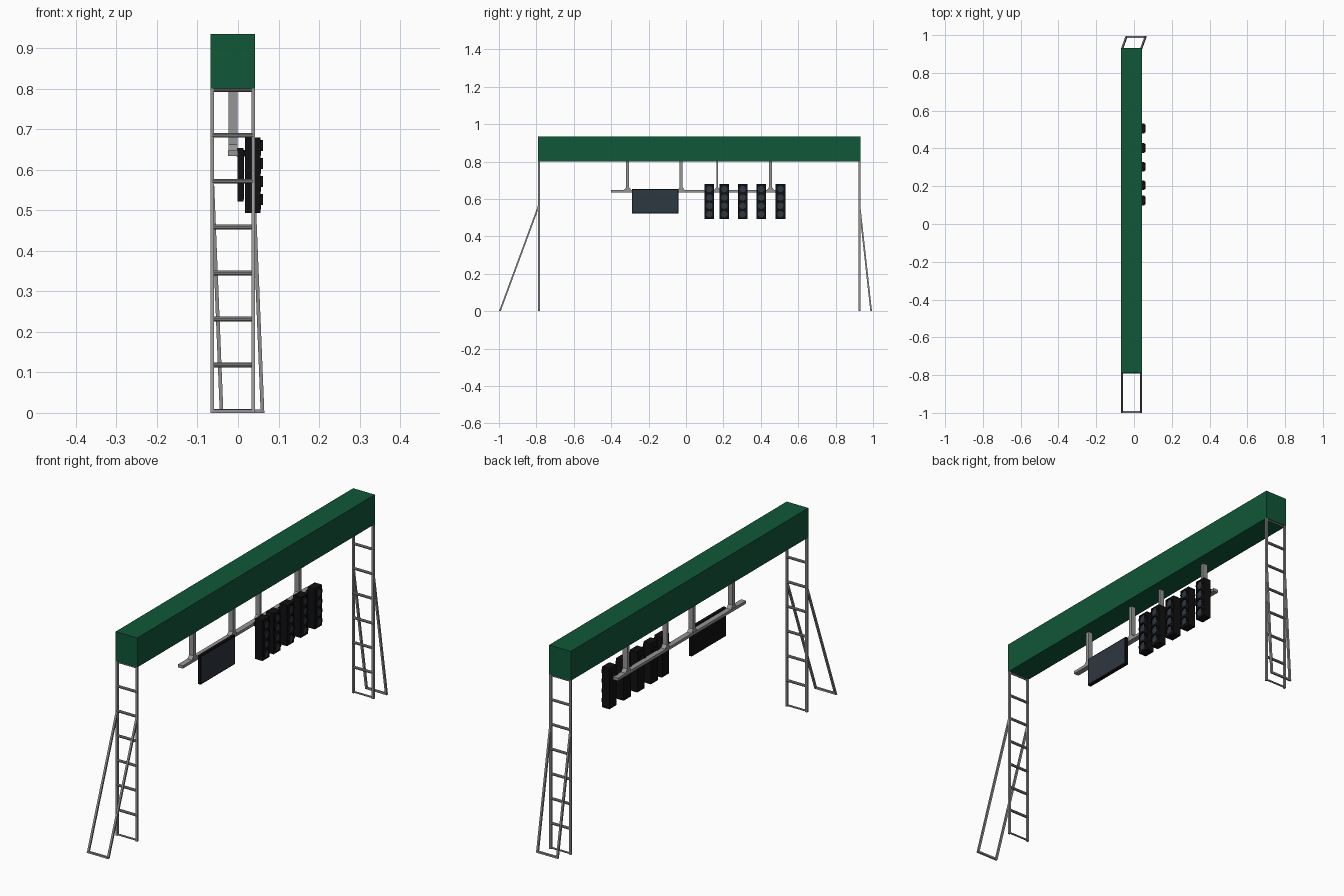
import bpy, bmesh, math
from mathutils import Vector, Matrix

if "Cube" in bpy.data.objects:
    bpy.data.objects.remove(bpy.data.objects["Cube"])


def material(name, rgb):
    m = bpy.data.materials.new(name)
    m.diffuse_color = (*rgb, 1)
    m.use_nodes = True
    m.node_tree.nodes["Principled BSDF"].inputs["Base Color"].default_value = m.diffuse_color
    return m


GREEN = material("deep green", (0.005, 0.095, 0.040))
STEEL = material("steel grey", (0.30, 0.30, 0.30))
BLACK = material("matte black", (0.005, 0.005, 0.006))
GLASS = material("dark glass", (0.027, 0.038, 0.052))


def finish(name, bm, mat, smooth=False):
    bmesh.ops.recalc_face_normals(bm, faces=bm.faces)
    mesh = bpy.data.meshes.new(name)
    bm.to_mesh(mesh)
    bm.free()
    mesh.materials.append(mat)
    ob = bpy.data.objects.new(name, mesh)
    bpy.context.collection.objects.link(ob)
    if smooth:
        bpy.context.view_layer.objects.active = ob
        ob.select_set(True)
        bpy.ops.object.shade_smooth_by_angle()
        ob.select_set(False)
    return ob


def add_box(bm, lo, hi):
    lo, hi = Vector(lo), Vector(hi)
    m = Matrix.Translation((lo + hi) / 2) @ Matrix.Diagonal((*(hi - lo), 1))
    bmesh.ops.create_cube(bm, size=1, matrix=m)


def box(name, lo, hi, mat):
    bm = bmesh.new()
    add_box(bm, lo, hi)
    return finish(name, bm, mat)


def add_rod(bm, a, b, r, sides=10):
    a, b = Vector(a), Vector(b)
    d = b - a
    m = Matrix.Translation((a + b) / 2) @ d.to_track_quat('Z', 'Y').to_matrix().to_4x4()
    bmesh.ops.create_cone(bm, cap_ends=True, segments=sides, radius1=r, radius2=r,
                          depth=d.length, matrix=m)


def add_slanted_bar(bm, a, b, w):
    # square bar whose ends are cut level
    rings = [[bm.verts.new(Vector(p) + Vector((sx * w, sy * w, 0)))
              for sx, sy in ((-1, -1), (1, -1), (1, 1), (-1, 1))] for p in (a, b)]
    for i in range(4):
        j = (i + 1) % 4
        bm.faces.new((rings[0][i], rings[0][j], rings[1][j], rings[1][i]))
    for r in rings:
        bm.faces.new(r)


# overhead beam
box("overhead_beam", (-0.068, -0.79, 0.80), (0.042, 0.932, 0.935), GREEN)

# ladder towers with slanted braces: name, tower y, foot y, foot x shift
RAILS = (-0.0635, 0.0375)
for name, y, foot, shift in (("front", -0.785, -0.995, 0.0), ("back", 0.927, 0.99, 0.023)):
    bm = bmesh.new()
    for x in RAILS:
        add_box(bm, (x - 0.0045, y - 0.005, 0), (x + 0.0045, y + 0.005, 0.80))
    finish(name + "_ladder_rails", bm, STEEL)

    bm = bmesh.new()
    for i in range(8):
        z = 0.005 + i * 0.1133 if i < 7 else 0.796
        r = 0.004 if i in (0, 7) else 0.006
        add_rod(bm, (RAILS[0], y, z), (RAILS[1], y, z), r)
    finish(name + "_ladder_rungs", bm, STEEL, True)

    bm = bmesh.new()
    for x in RAILS:
        add_slanted_bar(bm, (x + shift, foot, 0), (x, y, 0.57), 0.0045)
    add_box(bm, (RAILS[0] + shift, foot - 0.0045, 0), (RAILS[1] + shift, foot + 0.0045, 0.008))
    finish(name + "_brace", bm, STEEL)

# hanging rail
box("hanging_rail", (-0.025, -0.40, 0.634), (0.0, 0.53, 0.647), STEEL)

# hangers with flared feet
for i, (y, w) in enumerate(((-0.312, 0.008), (-0.026, 0.008), (0.167, 0.005), (0.452, 0.008))):
    bm = bmesh.new()
    prof = [(-w, 0.80), (-w, 0.662), (-w - 0.013, 0.646),
            (w + 0.013, 0.646), (w, 0.662), (w, 0.80)]
    face = bm.faces.new([bm.verts.new((-0.024, y + a, z)) for a, z in prof])
    ext = bmesh.ops.extrude_face_region(bm, geom=[face])
    bmesh.ops.translate(bm, vec=(0.023, 0, 0),
                        verts=[v for v in ext["geom"] if isinstance(v, bmesh.types.BMVert)])
    finish("hanger_%d" % (i + 1), bm, STEEL)

# display board with screen plate
box("display_board", (-0.001, -0.29, 0.522), (0.013, -0.04, 0.653), BLACK)
box("display_screen", (0.012, -0.285, 0.527), (0.0145, -0.045, 0.648), GLASS)


def add_visor(bm, x, y, z, r, depth):
    # curved hood over the upper part of a lamp
    n = 10
    rings = []
    for xx, rr in ((x, r), (x + depth, r), (x + depth, r * 0.86), (x, r * 0.86)):
        rings.append([bm.verts.new((xx, y + rr * math.cos(t), z + rr * math.sin(t)))
                      for t in (math.pi * (-0.1 + 1.2 * k / n) for k in range(n + 1))])
    for i in range(4):
        a, b = rings[i], rings[(i + 1) % 4]
        for k in range(n):
            bm.faces.new((a[k], a[k + 1], b[k + 1], b[k]))
    for k in (0, n):
        bm.faces.new([r_[k] for r_ in rings])


# signal columns: housing, bracket, lamps and hoods
for i, y in enumerate((0.125, 0.205, 0.303, 0.402, 0.505)):
    tag = "_%d" % (i + 1)
    box("signal_housing" + tag, (0.017, y - 0.026, 0.493), (0.055, y + 0.026, 0.679), BLACK)
    box("signal_bracket" + tag, (-0.004, y - 0.008, 0.632), (0.018, y + 0.008, 0.649), BLACK)
    lamps, hoods = bmesh.new(), bmesh.new()
    for k in range(4):
        z = 0.519 + k * 0.0445
        add_rod(lamps, (0.052, y, z), (0.0565, y, z), 0.017, 16)
        add_visor(hoods, 0.054, y, z, 0.0205, 0.008)
    finish("signal_lamps" + tag, lamps, GLASS, True)
    finish("signal_hoods" + tag, hoods, BLACK, True)
